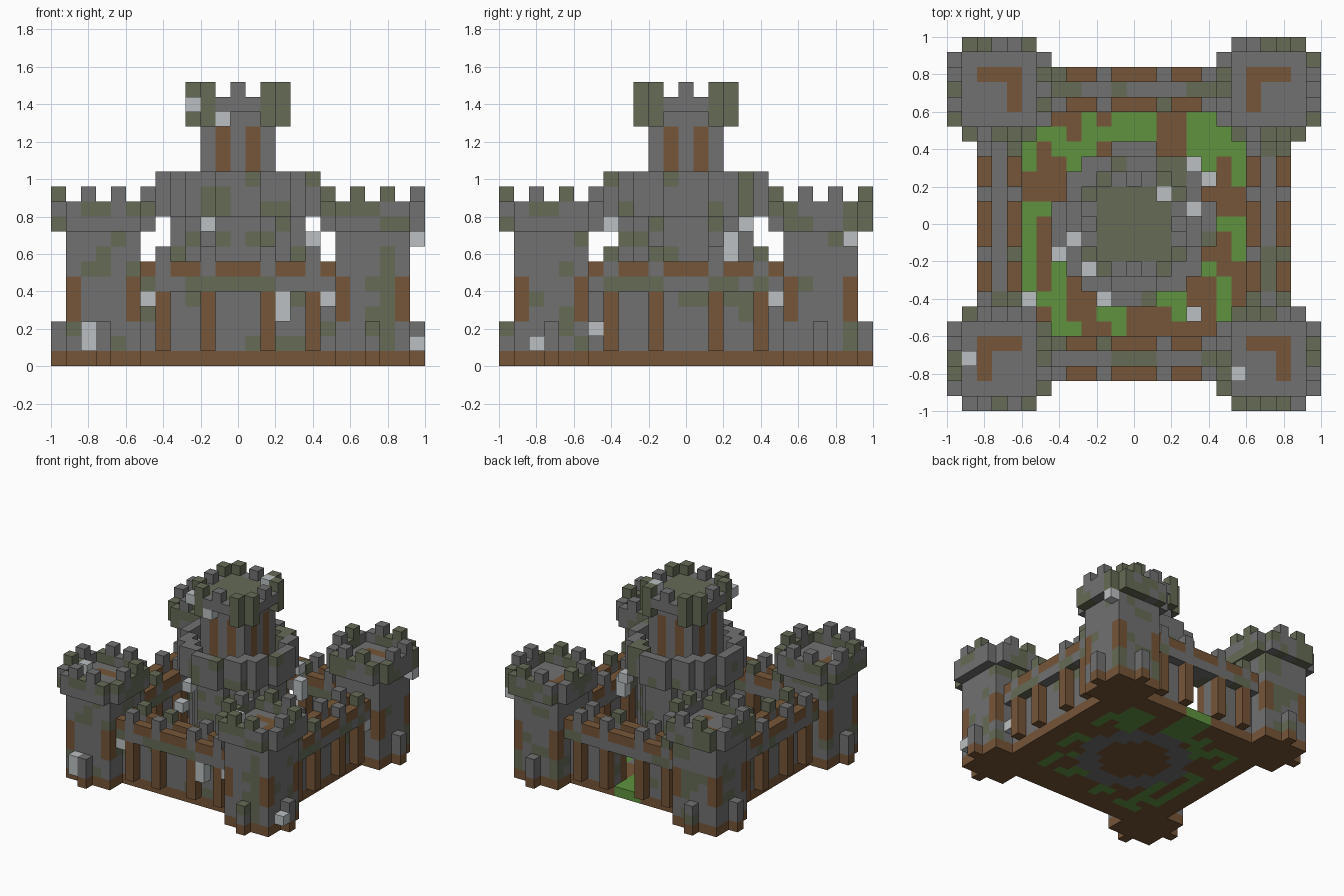
import bpy, bmesh, random
from mathutils import Vector, noise

random.seed(4)
if "Cube" in bpy.data.objects:
    bpy.data.objects.remove(bpy.data.objects["Cube"])

S = 0.08  # edge of one block
COLORS = {
    "stone": (0.165, 0.165, 0.165),
    "moss": (0.128, 0.146, 0.092),
    "wood": (0.18, 0.092, 0.04),
    "grass": (0.115, 0.29, 0.05),
    "pale": (0.5, 0.53, 0.54),
}
NAMES = list(COLORS)
mats = []
for name, rgb in COLORS.items():
    m = bpy.data.materials.new(name)
    m.use_nodes = True
    m.diffuse_color = (*rgb, 1)
    bsdf = m.node_tree.nodes["Principled BSDF"]
    bsdf.inputs["Base Color"].default_value = (*rgb, 1)
    bsdf.inputs["Roughness"].default_value = 1
    mats.append(m)

cells = {}  # block position -> (part, colour)


def put(part, x, y, z, color):
    cells[x, y, z] = (part, color)


def masonry(x, y, z, limit=0.22):
    """Stone with patches of moss."""
    n = noise.noise(Vector((x * 0.43, y * 0.43, z * 0.71)) + Vector((3.3, 7.7, 1.9)))
    return "moss" if n > limit else "stone"


def weathered(chance=0.6):
    return "moss" if random.random() < chance else "stone"


def square(r):
    return [(x, y) for x in range(-r, r + 1) for y in range(-r, r + 1)]


def disc(limit, inner=-1):
    return [(x, y) for x, y in square(6) if inner < x * x + y * y <= limit]


# Ground: earth with grass in the yard and a stone footing ring
for x, y in square(9):
    r2 = x * x + y * y
    color = "wood"
    if 10 < r2 <= 26:
        color = "stone"
    elif r2 > 26 and max(abs(x), abs(y)) <= 7:
        n = noise.noise(Vector((x * 0.6, y * 0.6, 5.2)))
        color = "grass" if n + random.uniform(-0.2, 0.2) > 0 else "wood"
    if y >= 7 and abs(x) <= 1:
        color = "grass"
    put("ground", x, y, 0, color)


# Four curtain walls, each turned a quarter from the last
def turn(a, b, q):
    for _ in range(q):
        a, b = -b, a
    return a, b


for q, side in enumerate(("front", "left", "back", "right")):
    part = side + "_wall"
    for a in range(-6, 7):
        pier = abs(a) in (2, 5)
        for depth in (-10, -9, -8):
            x, y = turn(a, depth, q)
            put(part, x, y, 5, masonry(x, y, 5, 0.1))
            if depth == -9:
                for z in range(1, 5):
                    if side != "back" or abs(a) > 1:
                        put(part, x, y, z, masonry(x, y, z))
                continue
            put(part, x, y, 6, "stone" if pier else "wood")
            if pier:
                put(part, x, y, 7, weathered())
                for z in range(1, 5):
                    put(part, x, y, z, "wood")

# Corner towers
for sx in (-1, 1):
    for sy in (-1, 1):
        part = ("front" if sy < 0 else "back") + ("_left" if sx > 0 else "_right") + "_tower"
        cx, cy = 9 * sx, 9 * sy
        # shaft with timber corners
        for dx, dy in square(2):
            x, y = cx + dx, cy + dy
            for z in range(10):
                color = masonry(x, y, z)
                if z == 0 or (abs(dx) == abs(dy) == 2 and z in (3, 4, 5)):
                    color = "wood"
                if z == 9:
                    color = "stone"
                    if max(abs(dx), abs(dy)) < 2 and (dy == 1 or dx == -sx * sy):
                        color = "wood"
                put(part, x, y, z, color)
        # overhanging parapet and battlements
        for dx, dy in square(3):
            lo, hi = sorted((abs(dx), abs(dy)))
            if hi < 3 or lo == 3:
                continue
            x, y = cx + dx, cy + dy
            put(part, x, y, 9, masonry(x, y, 9, 0.1))
            put(part, x, y, 10, weathered())
            if lo == 1:
                put(part, x, y, 11, weathered(0.5))
        # buttress posts at the foot
        for dx, dy in ((3, 0), (-3, 0), (0, 3), (0, -3)):
            x, y = cx + dx, cy + dy
            put(part, x, y, 0, "wood")
            for z in (1, 2):
                if (x, y, z) not in cells:
                    put(part, x, y, z, weathered(0.4))

# Round keep and its gallery
for z in range(1, 11):
    for x, y in disc(17):
        put("keep", x, y, z, masonry(x, y, z))
for x, y in disc(26, 17):
    for z in (10, 11, 12):
        put("keep_gallery", x, y, z, masonry(x, y, z, 0.1 if z == 10 else 0.25))

# Upper tower with timber strips
for x, y in square(2):
    strip = sorted((abs(x), abs(y))) == [1, 2]
    for z in range(11, 17):
        put("upper_tower", x, y, z, "wood" if strip and z < 16 else "stone")

# Upper crown: bracketed corners, floor and battlements
for x, y in disc(13):
    lo, hi = sorted((abs(x), abs(y)))
    rim = hi == 3
    put("upper_crown", x, y, 17, "stone" if rim and lo < 2 else "moss")
    if rim and lo == 2:
        put("upper_crown", x, y, 16, "moss")
    if rim and lo != 1:
        put("upper_crown", x, y, 18, "moss" if lo else "stone")

# Loose pale blocks
for p in ((-10, -12, 1), (-10, -12, 2), (12, -10, 1), (12, 11, 8), (3, -10, 3),
          (3, -10, 4), (6, -10, 4), (-6, -10, 4), (-2, -5, 9), (-1, -3, 16),
          (-3, -3, 17), (5, 3, 7), (5, 3, 8), (4, 4, 9), (10, -6, 2),
          (10, 6, 4), (2, 2, 18), (4, 1, 11), (-4, -1, 11), (-5, -2, 5),
          (-7, -5, 1), (4, -6, 1), (-11, -9, 10), (7, -10, 10)):
    put("pale_blocks", *p, "pale")

# Build one mesh per part from the exposed block faces
for part in sorted({c[0] for c in cells.values()}):
    bm = bmesh.new()
    for pos, (owner, color) in cells.items():
        if owner != part:
            continue
        centre = Vector(pos) + Vector((0, 0, 0.5))
        for axis in range(3):
            for sign in (-1, 1):
                n = Vector((0, 0, 0))
                n[axis] = sign
                if tuple(int(p + d) for p, d in zip(pos, n)) in cells:
                    continue
                u = Vector((0, 0, 0))
                u[(axis + 1) % 3] = 0.5
                v = n.cross(u)
                mid = centre + n * 0.5
                loop = (mid - u - v, mid + u - v, mid + u + v, mid - u + v)
                face = bm.faces.new([bm.verts.new(c * S) for c in loop])
                face.material_index = NAMES.index(color)
    bmesh.ops.remove_doubles(bm, verts=bm.verts, dist=0.001)
    mesh = bpy.data.meshes.new(part)
    bm.to_mesh(mesh)
    bm.free()
    for m in mats:
        mesh.materials.append(m)
    bpy.context.collection.objects.link(bpy.data.objects.new(part, mesh))
